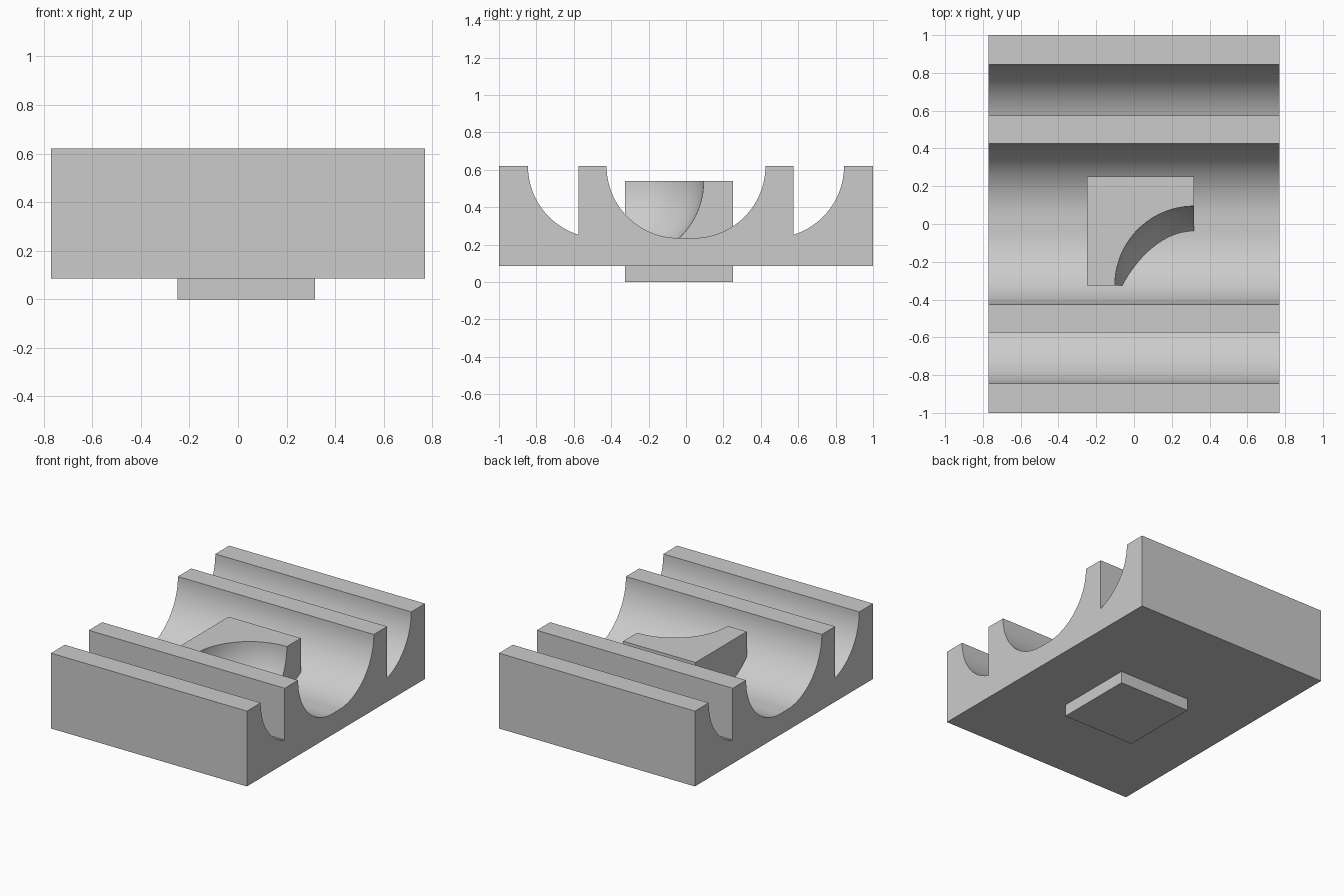
import bpy, bmesh, math
from mathutils import Vector

default_cube = bpy.data.objects.get("Cube")
if default_cube:
    bpy.data.objects.remove(default_cube, do_unlink=True)

grey = bpy.data.materials.new("light_grey")
grey.use_nodes = True
colour = (0.6, 0.6, 0.6, 1)
grey.diffuse_color = colour
grey.node_tree.nodes["Principled BSDF"].inputs["Base Color"].default_value = colour


def make_object(name, bm):
    bmesh.ops.recalc_face_normals(bm, faces=bm.faces)
    mesh = bpy.data.meshes.new(name)
    bm.to_mesh(mesh)
    bm.free()
    obj = bpy.data.objects.new(name, mesh)
    bpy.context.collection.objects.link(obj)
    mesh.materials.append(grey)
    return obj


def smooth(obj):
    bpy.ops.object.select_all(action="DESELECT")
    obj.select_set(True)
    bpy.context.view_layer.objects.active = obj
    bpy.ops.object.shade_smooth_by_angle(angle=math.radians(30))


HALF_X, BASE, TOP, RADIUS = 0.77, 0.085, 0.62, 0.385


def arc(centre_y, start, end, steps=24):
    """Points of a trough wall, angles measured down from the horizontal."""
    angles = [start + (end - start) * i / steps for i in range(steps + 1)]
    return [(centre_y + RADIUS * math.cos(a), TOP - RADIUS * math.sin(a)) for a in angles]


# Grooved body: half profile from the middle outwards, then mirrored
wall_foot = math.acos((0.575 - 0.46) / RADIUS)
half = arc(0.04, math.pi / 2, 0)
half += [(0.575, TOP)]
half += arc(0.46, wall_foot, 0)
half += [(1, TOP), (1, BASE)]
profile = half + [(-y, z) for y, z in reversed(half)]

bm = bmesh.new()
face = bm.faces.new([bm.verts.new((-HALF_X, y, z)) for y, z in profile])
sweep = bmesh.ops.extrude_face_region(bm, geom=[face])
end_verts = [v for v in sweep["geom"] if isinstance(v, bmesh.types.BMVert)]
bmesh.ops.translate(bm, verts=end_verts, vec=(2 * HALF_X, 0, 0))
smooth(make_object("grooved_body", bm))

# Central block, standing through the body
low, high = Vector((-0.25, -0.325, 0)), Vector((0.318, 0.251, 0.54))
bm = bmesh.new()
bmesh.ops.create_cube(bm, size=1)
bmesh.ops.scale(bm, verts=bm.verts, vec=high - low)
bmesh.ops.translate(bm, verts=bm.verts, vec=(low + high) / 2)
block = make_object("central_block", bm)

# Spherical scoop out of the block's front left top corner
bm = bmesh.new()
bmesh.ops.create_uvsphere(bm, u_segments=72, v_segments=36, radius=0.42)
cutter = make_object("scoop_cutter", bm)
cutter.location = (high.x, low.y, high.z)
cutter.rotation_euler = (0.02, 0.03, 0.04)
cutter.hide_render = True

scoop = block.modifiers.new("scoop", "BOOLEAN")
scoop.operation = "DIFFERENCE"
scoop.solver = "EXACT"
scoop.object = cutter
bpy.context.view_layer.objects.active = block
bpy.context.view_layer.update()
bpy.ops.object.modifier_apply(modifier=scoop.name)
bpy.data.objects.remove(cutter, do_unlink=True)
smooth(block)
